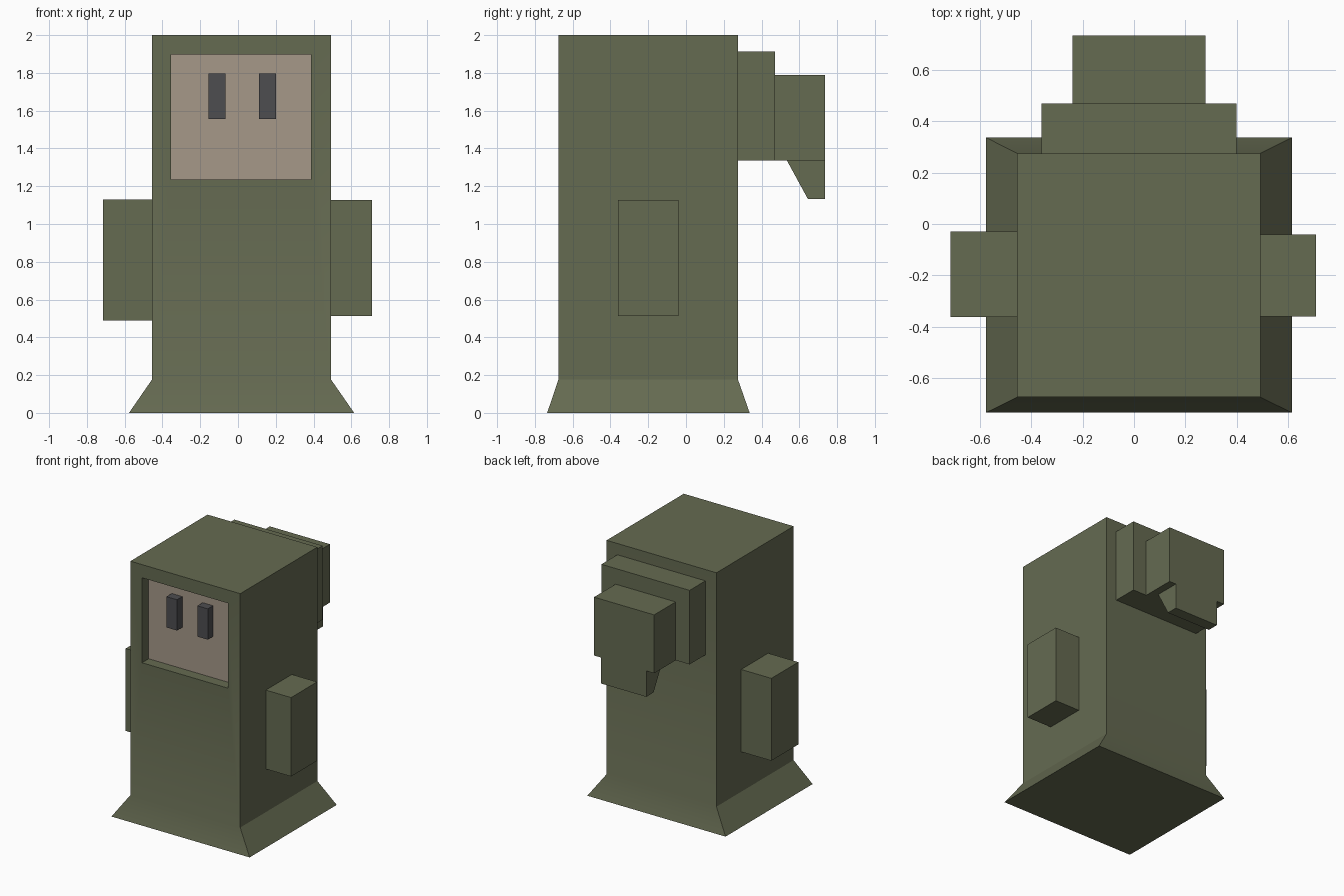
import bpy, bmesh, math
from mathutils import Vector

if "Cube" in bpy.data.objects:
    bpy.data.objects.remove(bpy.data.objects["Cube"])


def material(name, rgb):
    m = bpy.data.materials.new(name)
    m.diffuse_color = (*rgb, 1)
    m.use_nodes = True
    m.node_tree.nodes["Principled BSDF"].inputs["Base Color"].default_value = m.diffuse_color
    return m


GREEN = material("green", (0.13, 0.145, 0.083))
SKIN = material("skin", (0.38, 0.315, 0.25))
DARK = material("dark", (0.075, 0.075, 0.08))


def finish(name, bm, *mats):
    bmesh.ops.recalc_face_normals(bm, faces=bm.faces)
    me = bpy.data.meshes.new(name)
    bm.to_mesh(me)
    bm.free()
    ob = bpy.data.objects.new(name, me)
    bpy.context.collection.objects.link(ob)
    for m in mats:
        me.materials.append(m)
    return ob


def box(name, x, y, z, mat=GREEN):
    bm = bmesh.new()
    bmesh.ops.create_cube(bm, size=1)
    for v in bm.verts:
        v.co = [r[c > 0] for r, c in zip((x, y, z), v.co)]
    return finish(name, bm, mat)


# Body: column with flared skirt, from three stacked rectangles
bm = bmesh.new()
rings = []
for x0, x1, y0, y1, z in [(-.577, .615, -.735, .337, 0),
                          (-.455, .492, -.675, .275, .177),
                          (-.455, .492, -.675, .275, 2)]:
    rings.append([bm.verts.new((x, y, z))
                  for x, y in ((x0, y0), (x1, y0), (x1, y1), (x0, y1))])
bm.faces.new(rings[0])
bm.faces.new(rings[2])
for a, b in zip(rings, rings[1:]):
    for i in range(4):
        j = (i + 1) % 4
        bm.faces.new((a[i], a[j], b[j], b[i]))
bmesh.ops.recalc_face_normals(bm, faces=bm.faces)

# Recessed face window in the front
front = next(f for f in bm.faces
             if f.normal.y < -.99 and f.calc_center_median().z > .5)
bmesh.ops.inset_individual(bm, faces=[front], thickness=.05)
mid = front.calc_center_median()
for v in front.verts:
    v.co.x = (-.355, .387)[v.co.x > mid.x]
    v.co.z = (1.235, 1.897)[v.co.z > mid.z]
panel = bmesh.ops.extrude_discrete_faces(bm, faces=[front])["faces"][0]
bmesh.ops.translate(bm, verts=panel.verts, vec=Vector((0, .082, 0)))
panel.material_index = 1
body = finish("body", bm, GREEN, SKIN)
bpy.context.view_layer.objects.active = body
body.select_set(True)
bpy.ops.object.shade_smooth_by_angle(angle=math.radians(30))

# Eyes, paired about the window
for side, s in (("left", -1), ("right", 1)):
    c = .0225 + s * .133
    box(side + "_eye", (c - .045, c + .045), (-.658, -.593), (1.557, 1.797), DARK)

# Arms, slightly uneven
box("left_arm", (-.715, -.455), (-.362, -.03), (.488, 1.13))
box("right_arm", (.492, .71), (-.36, -.04), (.513, 1.128))

# Stepped back block
box("back_inner", (-.36, .4), (.275, .47), (1.335, 1.912))
box("back_outer", (-.24, .278), (.47, .735), (1.335, 1.79))

# Tapered lip hanging under the outer block
bm = bmesh.new()
profile = [(.735, 1.335), (.735, 1.133), (.645, 1.133), (.535, 1.335)]
f = bm.faces.new([bm.verts.new((-.172, y, z)) for y, z in profile])
ext = bmesh.ops.extrude_face_region(bm, geom=[f])["geom"]
bmesh.ops.translate(bm, vec=Vector((.39, 0, 0)),
                    verts=[g for g in ext if isinstance(g, bmesh.types.BMVert)])
finish("back_lip", bm, GREEN)
